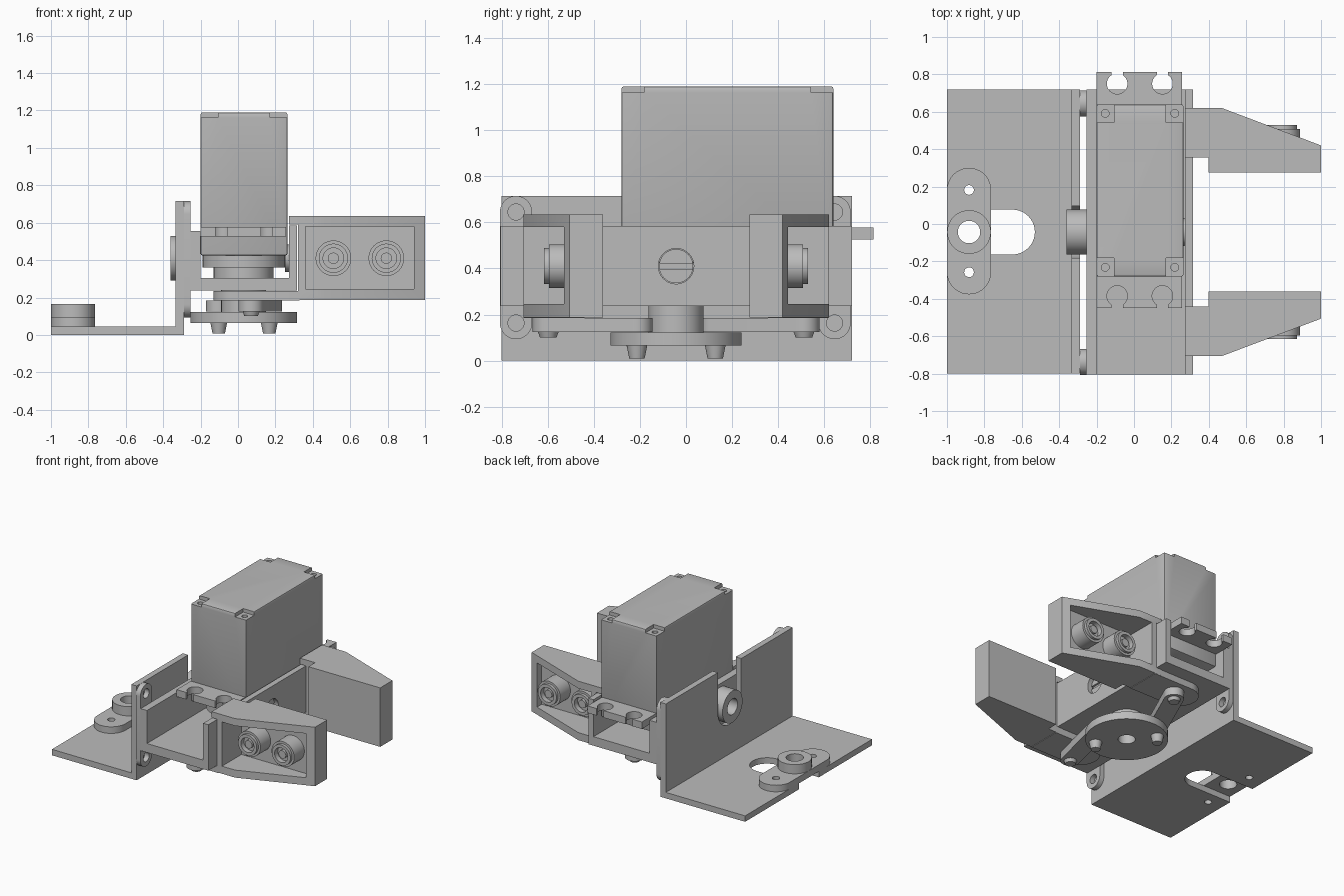
import bpy, bmesh, math

if "Cube" in bpy.data.objects:
    bpy.data.objects.remove(bpy.data.objects["Cube"])

GREY = (0.5, 0.5, 0.5, 1)
mat = bpy.data.materials.new("machined grey")
mat.use_nodes = True
mat.diffuse_color = GREY
mat.node_tree.nodes["Principled BSDF"].inputs["Base Color"].default_value = GREY

CX, CY = 0.03, -0.043          # drive shaft axis
MOUNT_Z = 0.41                 # height of the roll axis


def arc(c, r, a0=0, a1=360, n=40):
    """Points on an arc, angles in degrees."""
    steps = n if a1 - a0 >= 360 else n + 1
    return [(c[0] + r * math.cos(math.radians(a0 + (a1 - a0) * i / n)),
             c[1] + r * math.sin(math.radians(a0 + (a1 - a0) * i / n))) for i in range(steps)]


def pill(a, b, r, rb=None):
    """Rounded bar outline between two points."""
    t = math.degrees(math.atan2(b[1] - a[1], b[0] - a[0]))
    return arc(a, r, t + 90, t + 270, 20) + arc(b, rb or r, t - 90, t + 90, 20)


def rect(u0, u1, v0, v1):
    return [(u0, v0), (u1, v0), (u1, v1), (u0, v1)]


def prism(name, outline, axis, lo, hi):
    """Extrude a flat outline along an axis."""
    place = {"x": lambda u, v, w: (w, u, v),
             "y": lambda u, v, w: (u, w, v),
             "z": lambda u, v, w: (u, v, w)}[axis]
    bm = bmesh.new()
    ends = [[bm.verts.new(place(u, v, w)) for u, v in outline] for w in (lo, hi)]
    n = len(outline)
    for ring in ends:
        bm.faces.new(ring)
    for i in range(n):
        j = (i + 1) % n
        bm.faces.new((ends[0][i], ends[0][j], ends[1][j], ends[1][i]))
    bmesh.ops.recalc_face_normals(bm, faces=bm.faces)
    mesh = bpy.data.meshes.new(name)
    bm.to_mesh(mesh)
    bm.free()
    mesh.materials.append(mat)
    ob = bpy.data.objects.new(name, mesh)
    bpy.context.collection.objects.link(ob)
    return ob


def select(ob):
    bpy.ops.object.select_all(action="DESELECT")
    ob.select_set(True)
    bpy.context.view_layer.objects.active = ob


def cut(ob, outline, axis, lo, hi, operation="DIFFERENCE"):
    """Cut a prism out of a part, or fuse one onto it."""
    tool = prism("cutter", outline, axis, lo, hi)
    tool.hide_render = True
    mod = ob.modifiers.new("cut", "BOOLEAN")
    mod.operation, mod.object, mod.solver = operation, tool, "EXACT"
    select(ob)
    bpy.ops.object.modifier_apply(modifier="cut")
    bpy.data.objects.remove(tool)


# L-shaped mounting bracket with two slots
L_shape = [(-1, 0), (-0.29, 0), (-0.29, 0.715), (-0.335, 0.715), (-0.335, 0.045), (-1, 0.045)]
bracket = prism("mounting_bracket", L_shape, "y", -0.8, 0.72)
cut(bracket, pill((-1.2, CY), (-0.65, CY), 0.12), "z", -0.1, 0.1)
cut(bracket, pill((CY, MOUNT_Z), (CY, 1), 0.14), "x", -0.4, -0.2)

# Servo arm on the base plate
horn = (-0.882, CY)
arm = prism("base_arm", pill((horn[0], -0.258), (horn[0], 0.182), 0.118), "z", 0.045, 0.095)
boss = prism("base_arm_boss", arc(horn, 0.117), "z", 0.095, 0.165)
for ob in (arm, boss):
    cut(ob, arc(horn, 0.06), "z", 0, 0.3)
for y in (-0.258, 0.182):
    for ob in (arm, bracket):
        cut(ob, arc((horn[0], y), 0.026, n=20), "z", -0.1, 0.3)

# Channel frame holding the motor
channel_shape = [(-0.255, 0.237), (0.315, 0.237), (0.315, 0.585), (0.272, 0.585),
                 (0.272, 0.305), (-0.2, 0.305), (-0.2, 0.555), (-0.255, 0.555)]
channel = prism("channel_frame", channel_shape, "y", -0.805, 0.72)
cut(channel, arc((CY, MOUNT_Z), 0.077), "x", 0.2, 0.4)

# Screw lugs behind the channel
for y, label in ((-0.738, "front"), (0.645, "rear")):
    lug = prism(label + "_lug", pill((y, 0.163), (y, 0.645), 0.07), "x", -0.29, -0.253)
    for z in (0.163, 0.645):
        cut(lug, arc((y, z), 0.035, n=24), "x", -0.4, -0.2)

# Roll axis hub and slotted pivot screw
hub = prism("roll_hub", arc((CY, MOUNT_Z), 0.12), "x", -0.36, -0.253)
cut(hub, arc((CY, MOUNT_Z), 0.06), "x", -0.4, -0.28)
pivot = prism("pivot_screw", arc((CY, MOUNT_Z), 0.074), "x", 0.25, 0.285)
cut(pivot, rect(CY - 0.08, CY + 0.08, MOUNT_Z - 0.012, MOUNT_Z + 0.012), "x", 0.27, 0.3)

# Motor body with notched top corners
body = prism("motor_body", rect(-0.2, 0.264, -0.28, 0.64), "z", 0.425, 1.19)
bev = body.modifiers.new("soft", "BEVEL")
bev.width, bev.segments = 0.01, 2
select(body)
bpy.ops.object.modifier_apply(modifier="soft")
for x, x_in in ((-0.2, -0.108), (0.264, 0.172)):
    for y, y_in in ((-0.28, -0.183), (0.64, 0.543)):
        out_x, out_y = x + (x - x_in), y + (y - y_in)
        corner = rect(min(out_x, x_in), max(out_x, x_in), min(out_y, y_in), max(out_y, y_in))
        cut(body, corner, "z", 1.163, 1.3)
        center = ((x + x_in) / 2, (y + y_in) / 2)
        cut(body, arc(center, 0.021, n=20), "z", 1.1, 1.3)

# Motor mounting ears with open keyhole slots
for label, y0, y1, hole_y, s in (("front", -0.45, -0.28, -0.385, -1), ("rear", 0.64, 0.813, 0.75, 1)):
    ear = prism(label + "_motor_ear", rect(-0.2, 0.257, y0, y1), "z", 0.525, 0.578)
    for x in (-0.09, 0.152):
        cut(ear, arc((x, hole_y), 0.055), "z", 0.4, 0.7)
        slot_y = sorted((hole_y, hole_y + s * 0.12))
        cut(ear, rect(x - 0.03, x + 0.03, *slot_y), "z", 0.4, 0.7)

# Motor gear stage, drive hub and rotating disc
prism("gear_stage", arc((CX, CY), 0.22), "z", 0.36, 0.425)
prism("gear_collar", arc((CX, CY), 0.16), "z", 0.3, 0.36)
drive_hub = prism("drive_hub", arc((CX, CY), 0.12), "z", 0.12, 0.237)
disc = prism("drive_disc", arc((CX, CY), 0.285, n=64), "z", 0.065, 0.122)
for ob in (drive_hub, disc):
    cut(ob, arc((CX, CY), 0.06), "z", 0, 0.2)


def tapered_screw(name, c, z0, z1, r0, r1):
    screw = prism(name, arc(c, r1, n=28), "z", z0, z1)
    for v in screw.data.vertices:
        if v.co.z < (z0 + z1) / 2:
            v.co.x = c[0] + (v.co.x - c[0]) * r0 / r1
            v.co.y = c[1] + (v.co.y - c[1]) * r0 / r1


# Fingers, mirrored about the drive shaft, with links to the disc
for s, label in ((1, "left"), (-1, "right")):
    def side(a, b):
        return sorted((CY + s * a, CY + s * b))

    crank = (CX + 0.002 - s * 0.135, CY + s * 0.17)
    joint = (0.07, CY + s * 0.555)
    prism(label + "_link", pill(crank, joint, 0.068), "z", 0.124, 0.184)
    tapered_screw(label + "_crank_screw", crank, 0.008, 0.066, 0.033, 0.045)
    tapered_screw(label + "_joint_screw", joint, 0.1, 0.125, 0.036, 0.045)

    # Slider foot under the channel
    foot = arc((0.0, CY + s * 0.53), 0.132, 90, 270, 24)
    foot += [(0.33, CY + s * 0.53 - 0.132), (0.33, CY + s * 0.53 + 0.132)]
    prism(label + "_slider_foot", foot, "z", 0.184, 0.234)

    # Tapered finger hooked over the channel wall
    shape = [(0.272, 0.663), (0.47, 0.663), (1, 0.463), (1, 0.318),
             (0.398, 0.318), (0.398, 0.398), (0.272, 0.398)]
    finger = prism(label + "_finger", [(x, CY + s * y) for x, y in shape], "z", 0.188, 0.635)
    cut(finger, rect(0.2, 0.32, 0.236, 0.59), "y", -1, 1)
    cut(finger, rect(0.36, 0.94, 0.245, 0.58), "y", *side(0.43, 0.9))

    # Stepped hollow bosses in the finger pocket
    for x, place in ((0.51, "inner"), (0.793, "outer")):
        c = (x, MOUNT_Z)
        boss = prism(f"{label}_{place}_boss", arc(c, 0.095), "y", *side(0.42, 0.552))
        cut(boss, arc(c, 0.078), "y", *side(0.5, 0.573), operation="UNION")
        cut(boss, arc(c, 0.055), "y", *side(0.535, 0.7))
        prism(f"{label}_{place}_pin", arc(c, 0.03, n=24), "y", *side(0.5, 0.56))

# Smooth round walls while keeping edges crisp
for ob in bpy.context.collection.objects:
    if ob.type == "MESH" and mat.name in ob.data.materials:
        select(ob)
        bpy.ops.object.shade_smooth_by_angle(angle=math.radians(30))
